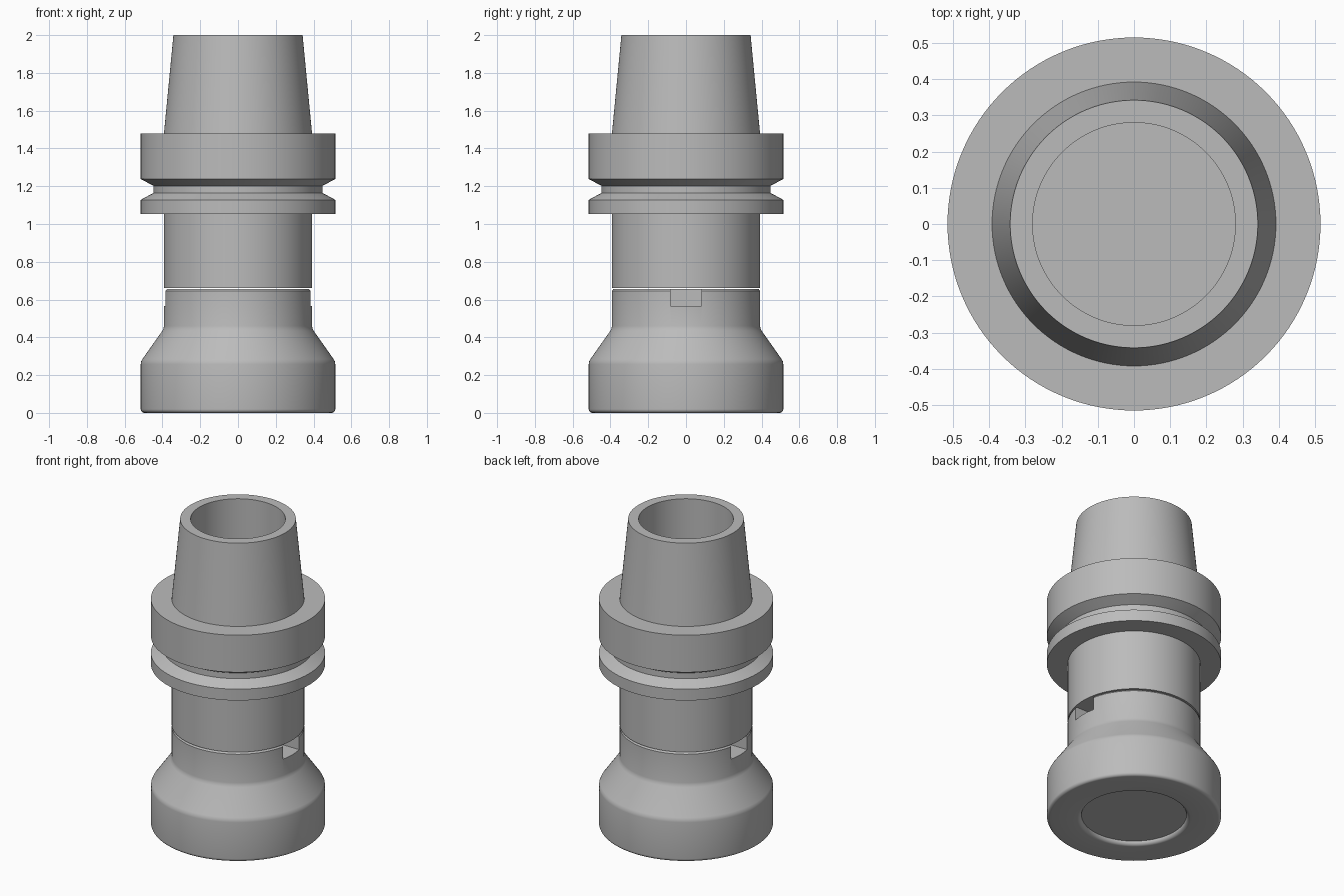
import bpy
import bmesh
import math
from mathutils import Matrix

cube = bpy.data.objects.get("Cube")
if cube:
    bpy.data.objects.remove(cube, do_unlink=True)

SEGMENTS = 128

steel = bpy.data.materials.new("grey steel")
steel.use_nodes = True
colour = (0.5, 0.5, 0.5, 1)
steel.diffuse_color = colour
steel.node_tree.nodes["Principled BSDF"].inputs["Base Color"].default_value = colour


def make_object(name, bm):
    mesh = bpy.data.meshes.new(name)
    bm.to_mesh(mesh)
    bm.free()
    mesh.materials.append(steel)
    obj = bpy.data.objects.new(name, mesh)
    bpy.context.collection.objects.link(obj)
    return obj


def lathe(name, profile):
    """Turn a (radius, height) profile around the z axis."""
    bm = bmesh.new()
    verts = [bm.verts.new((r, 0, z)) for r, z in profile]
    edges = [bm.edges.new(pair) for pair in zip(verts, verts[1:])]
    bmesh.ops.spin(bm, geom=verts + edges, cent=(0, 0, 0), axis=(0, 0, 1),
                   angle=math.tau, steps=SEGMENTS, use_duplicate=False)
    bmesh.ops.remove_doubles(bm, verts=bm.verts, dist=0.0001)
    bmesh.ops.recalc_face_normals(bm, faces=bm.faces)
    return make_object(name, bm)


def arc(r, z, radius, start, end, steps=6):
    """Points of a rounded corner, angles in degrees."""
    angles = [math.radians(start + (end - start) * i / steps) for i in range(steps + 1)]
    return [(r + radius * math.cos(a), z + radius * math.sin(a)) for a in angles]


def smooth(obj):
    bpy.ops.object.select_all(action="DESELECT")
    obj.select_set(True)
    bpy.context.view_layer.objects.active = obj
    bpy.ops.object.shade_smooth_by_angle(angle=math.radians(28))


# Tapered hollow shank, grooved flange and straight body
holder = lathe("holder_body", [
    (0, 1.48), (0.28, 1.48), (0.28, 2), (0.342, 2), (0.392, 1.48),
    (0.515, 1.48), (0.515, 1.238), (0.447, 1.202), (0.447, 1.165),
    (0.515, 1.128), (0.515, 1.054), (0.392, 1.054), (0.392, 0.66), (0, 0.66)])

# Flared clamping nut with rounded lower rim and shallow end recess
nut = lathe("clamping_nut", [
    (0, 0.657), (0.38, 0.657), (0.385, 0.655), (0.392, 0.646),
    (0.392, 0.46), (0.395, 0.447), (0.401, 0.434),
    (0.506, 0.285), (0.513, 0.272), (0.515, 0.258)]
    + arc(0.495, 0.02, 0.02, 0, -90)
    + arc(0.336, 0.025, 0.025, -90, -180)
    + [(0, 0.025)])

# Drive slots on both sides of the nut
for side in (1, -1):
    bm = bmesh.new()
    bmesh.ops.create_cube(bm, size=1, matrix=Matrix.Translation((side * 0.34, 0, 0.63))
                          @ Matrix.Diagonal((0.2, 0.164, 0.13, 1)))
    cutter = make_object("slot_cutter", bm)
    cutter.hide_render = True
    cut = nut.modifiers.new("drive slot", "BOOLEAN")
    cut.operation = "DIFFERENCE"
    cut.solver = "EXACT"
    cut.object = cutter
    bpy.context.view_layer.objects.active = nut
    bpy.ops.object.modifier_apply(modifier=cut.name)
    bpy.data.objects.remove(cutter, do_unlink=True)

for part in (holder, nut):
    smooth(part)
